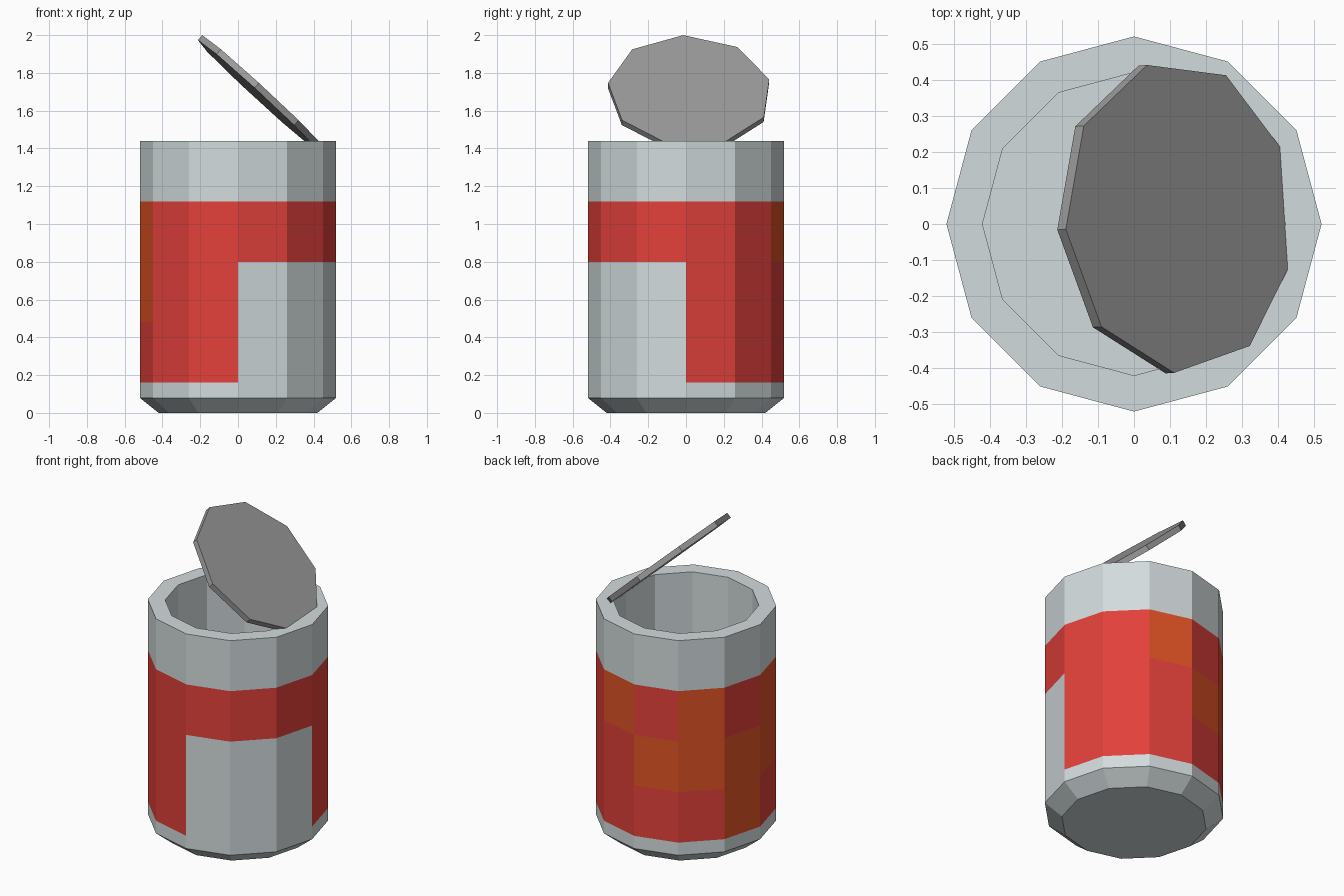
import bpy
import bmesh
from math import cos, sin, radians, tau
from mathutils import Matrix, Vector

cube = bpy.data.objects.get("Cube")
if cube:
    bpy.data.objects.remove(cube, do_unlink=True)


def material(name, rgb):
    mat = bpy.data.materials.new(name)
    mat.use_nodes = True
    color = (*rgb, 1)
    mat.diffuse_color = color
    mat.node_tree.nodes["Principled BSDF"].inputs["Base Color"].default_value = color
    return mat


def lathe(name, profile, sides, phase, mats, paint=None):
    """Spin a (radius, z) profile, cap both ends, colour by band and side."""
    bm = bmesh.new()
    rings = []
    for r, z in profile:
        angles = [phase + tau * i / sides for i in range(sides)]
        rings.append([bm.verts.new((r * cos(a), r * sin(a), z)) for a in angles])
    for band, (low, high) in enumerate(zip(rings, rings[1:])):
        for i in range(sides):
            j = (i + 1) % sides
            face = bm.faces.new((low[i], low[j], high[j], high[i]))
            if paint:
                face.material_index = paint(band, i)
    bm.faces.new(rings[0][::-1])
    bm.faces.new(rings[-1])
    mesh = bpy.data.meshes.new(name)
    bm.to_mesh(mesh)
    bm.free()
    for mat in mats:
        mesh.materials.append(mat)
    obj = bpy.data.objects.new(name, mesh)
    bpy.context.collection.objects.link(obj)
    return obj


tin = material("pale tin", (0.65, 0.71, 0.72))
red = material("label red", (0.76, 0.052, 0.043))
orange = material("label orange", (0.75, 0.087, 0.019))
lid_grey = material("lid grey", (0.33, 0.33, 0.33))

# Can: chamfered foot, label bands, open rim and inner wall
R, INNER, TOP = 0.52, 0.42, 1.44
can_profile = [(INNER, 0), (R, 0.08), (R, 0.16), (R, 0.48), (R, 0.80),
               (R, 1.12), (R, TOP), (INNER, TOP), (INNER, 0.10)]

# Label: three bands; orange patches on the back, bare tin at the front corner
LOWER, MIDDLE, UPPER = 2, 3, 4
orange_sides = {LOWER: {5}, MIDDLE: {3, 4, 5, 6}, UPPER: {2, 4, 6}}


def label(band, side):
    if band not in orange_sides:
        return 0
    if side >= 9 and band != UPPER:
        return 0
    return 2 if side in orange_sides[band] else 1


lathe("can", can_profile, 12, 0, [tin, red, orange], label)

# Lid: thin nine-sided disc, hinged open on the +x rim
lid = lathe("open_lid", [(0.435, -0.035), (0.435, 0)], 9, radians(25.5), [lid_grey])
tilt = radians(42.6)
across = Vector((cos(tilt), 0, -sin(tilt)))
along = Vector((0, 1, -0.05)).normalized()
normal = across.cross(along).normalized()
placement = Matrix((across, along, normal)).transposed().to_4x4()
placement.translation = (0.129, 0.02, 1.705)
lid.matrix_world = placement
